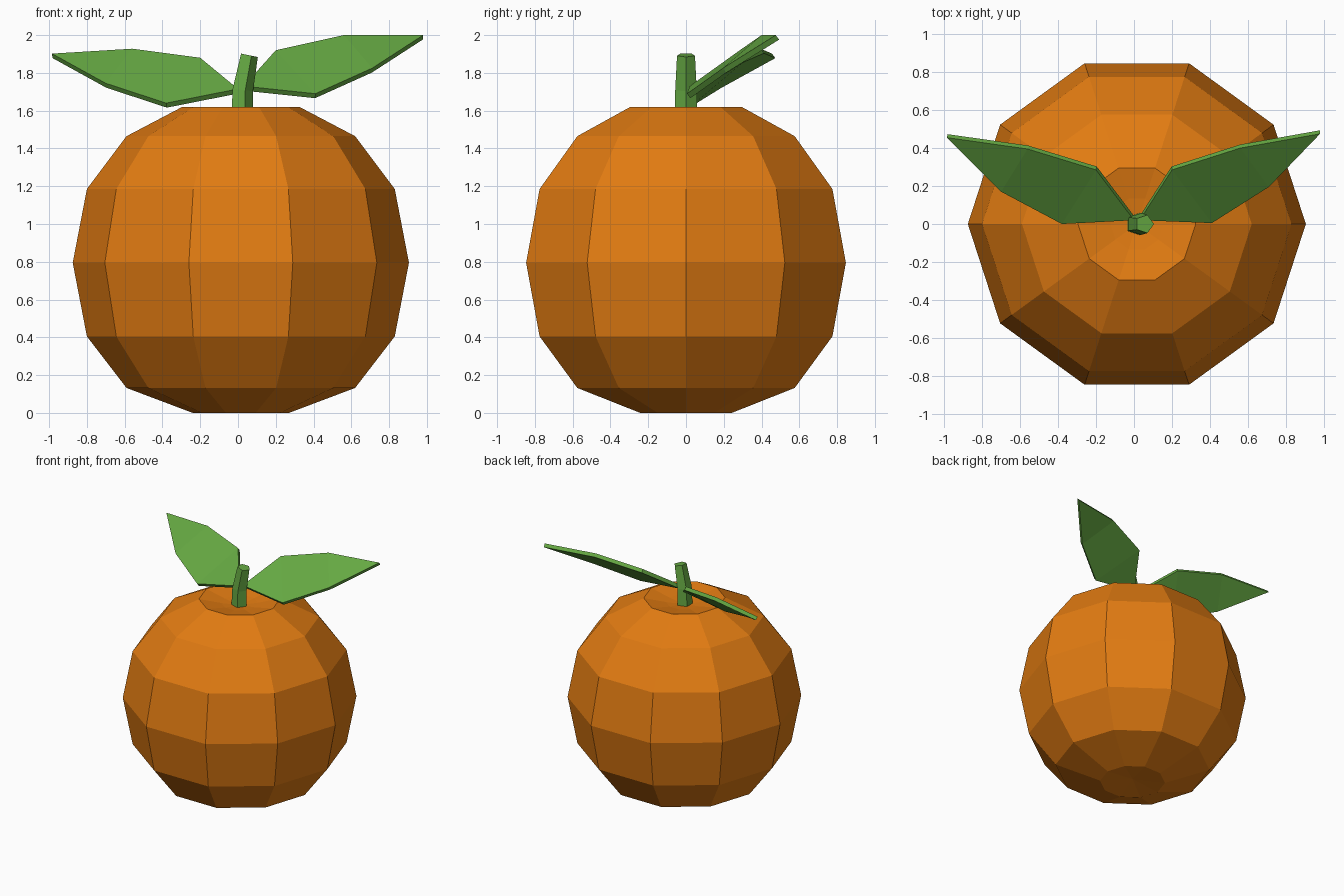
import bpy, bmesh, math
from mathutils import Vector, Matrix

if "Cube" in bpy.data.objects:
    bpy.data.objects.remove(bpy.data.objects["Cube"])


def material(name, rgb):
    m = bpy.data.materials.new(name)
    m.diffuse_color = (*rgb, 1)
    m.use_nodes = True
    m.node_tree.nodes["Principled BSDF"].inputs["Base Color"].default_value = m.diffuse_color
    return m


orange = material("orange peel", (0.76, 0.20, 0.006))
green = material("leaf green", (0.13, 0.39, 0.055))


def finish(name, bm, mat):
    bmesh.ops.recalc_face_normals(bm, faces=bm.faces)
    me = bpy.data.meshes.new(name)
    bm.to_mesh(me)
    bm.free()
    me.materials.append(mat)
    ob = bpy.data.objects.new(name, me)
    bpy.context.collection.objects.link(ob)
    return ob


def ring(bm, sides, radius, centre, tilt=0):
    """Polygon ring with a corner on +x, tilted about y."""
    rot = Matrix.Rotation(tilt, 3, 'Y')
    return [bm.verts.new(Vector(centre) + rot @ Vector((
        radius * math.cos(math.tau * i / sides),
        radius * math.sin(math.tau * i / sides), 0))) for i in range(sides)]


def bridge(bm, rings):
    for a, b in zip(rings, rings[1:]):
        n = len(a)
        for i in range(n):
            j = (i + 1) % n
            bm.faces.new((a[i], a[j], b[j], b[i]))


def fan(bm, loop, tip):
    v = bm.verts.new(tip)
    for i in range(len(loop)):
        bm.faces.new((loop[i], loop[(i + 1) % len(loop)], v))


# Fruit: ten-sided lathe with a dimple at each pole
CX = 0.015
profile = [(0.255, 0), (0.605, 0.132), (0.815, 0.405), (0.89, 0.795),
           (0.815, 1.185), (0.605, 1.465), (0.31, 1.62), (0.14, 1.585)]
bm = bmesh.new()
rings = [ring(bm, 10, r, (CX, 0, z)) for r, z in profile]
bridge(bm, rings)
fan(bm, rings[0], (CX, 0, 0.025))
fan(bm, rings[-1], (CX, 0, 1.565))
finish("fruit", bm, orange)

# Stem: five-sided, bending to the right
bm = bmesh.new()
rings = [ring(bm, 5, 0.063, (CX, 0, 1.54)),
         ring(bm, 5, 0.06, (0.02, 0, 1.71), 0.12),
         ring(bm, 5, 0.05, (0.056, 0, 1.894), 0.2)]
bridge(bm, rings)
bm.faces.new(rings[0])
bm.faces.new(rings[-1])
finish("stem", bm, green)


# Leaves: six-point outline, slightly arched, with thickness
def leaf(name, pts):
    pts = [Vector(p) for p in pts]
    n = (pts[3] - pts[0]).cross(pts[1] - pts[5]).normalized()
    if n.z < 0:
        n = -n
    bm = bmesh.new()
    top = [bm.verts.new(p) for p in pts]
    low = [bm.verts.new(p - n * 0.03) for p in pts]
    for s in (top, low):
        for ids in ((0, 1, 5), (1, 2, 4, 5), (2, 3, 4)):
            bm.faces.new([s[i] for i in ids])
    bridge(bm, [top, low])
    finish(name, bm, green)


leaf("right_leaf", [(0.03, 0.02, 1.73), (0.20, 0.285, 1.92), (0.56, 0.40, 2.0),
                    (0.98, 0.475, 2.0), (0.71, 0.195, 1.825), (0.41, 0.005, 1.69)])
leaf("left_leaf", [(0.0, 0.02, 1.715), (-0.20, 0.285, 1.88), (-0.56, 0.395, 1.928),
                   (-0.985, 0.455, 1.902), (-0.70, 0.17, 1.745), (-0.38, 0.0, 1.64)])
